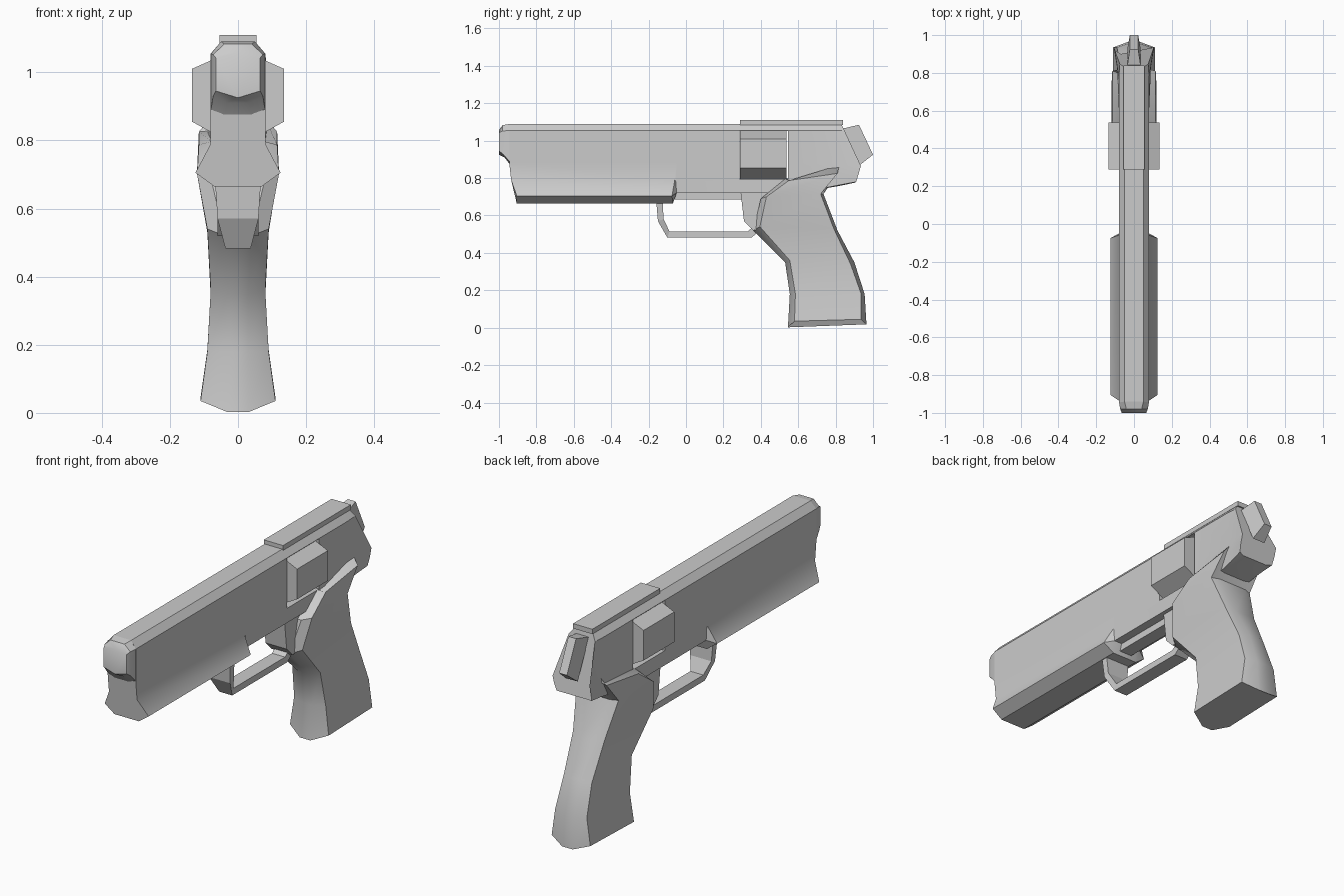
import bpy, bmesh
from math import radians

if "Cube" in bpy.data.objects:
    bpy.data.objects.remove(bpy.data.objects["Cube"])


def finish(name, bm, smooth=None):
    bmesh.ops.remove_doubles(bm, verts=bm.verts, dist=0.0005)
    bmesh.ops.recalc_face_normals(bm, faces=bm.faces)
    me = bpy.data.meshes.new(name)
    bm.to_mesh(me)
    bm.free()
    ob = bpy.data.objects.new(name, me)
    bpy.context.collection.objects.link(ob)
    if smooth:
        bpy.ops.object.select_all(action='DESELECT')
        ob.select_set(True)
        bpy.context.view_layer.objects.active = ob
        bpy.ops.object.shade_smooth_by_angle(angle=radians(smooth))
    return ob


def loft(name, sections, smooth=None):
    """Skin rings given as half sections (x, y, z), mirrored over x."""
    bm = bmesh.new()
    rings = []
    for half in sections:
        pts = list(half) + [(-x, y, z) for x, y, z in reversed(half)]
        rings.append([bm.verts.new(p) for p in pts])
    n = len(rings[0])
    for a, b in zip(rings, rings[1:]):
        for i in range(n):
            j = (i + 1) % n
            bm.faces.new((a[i], a[j], b[j], b[i]))
    bm.faces.new(rings[0])
    bm.faces.new(rings[-1])
    return finish(name, bm, smooth)


def slab(name, w, profile):
    """Side profile (y, z) extruded to x = -w..w."""
    bm = bmesh.new()
    f = bm.faces.new([bm.verts.new((-w, y, z)) for y, z in profile])
    r = bmesh.ops.extrude_face_region(bm, geom=[f])
    bmesh.ops.translate(bm, vec=(2 * w, 0, 0),
                        verts=[v for v in r['geom'] if isinstance(v, bmesh.types.BMVert)])
    return finish(name, bm)


def rect(y0, y1, z0, z1):
    return [(y0, z0), (y1, z0), (y1, z1), (y0, z1)]


def plain(y):
    return [(.05, y, 1.09), (.08, y, 1.055), (.08, y, .88),
            (.08, y, .79), (.08, y, .72), (.05, y, .72)]


# Body: flared forward shroud, stepped underside, slanted rear
step = plain(-.05)
body = loft("body", [
    [(.05, -.94, 1.09), (.08, -.945, 1.055), (.08, -.945, .88),
     (.08, -.935, .79), (.125, -.905, .705), (.07, -.905, .665)],
    [(.05, -.05, 1.09), (.08, -.05, 1.055), (.08, -.05, .88),
     (.08, -.06, .79), (.125, -.075, .705), (.07, -.07, .665)],
    step[:3] + [(.08, -.055, .785)] + step[4:],
    plain(.60),
    [(.05, .76, 1.09), (.08, .78, 1.055), (.09, .84, .87),
     (.09, .835, .82), (.09, .83, .765), (.06, .83, .76)],
    [(.05, .83, 1.09), (.075, .847, 1.055), (.105, .935, .865),
     (.105, .922, .82), (.10, .91, .78), (.07, .90, .775)],
], 32)

# Window through the body for the cylinder
cutter = slab("window_cutter", .3, rect(.285, .545, .795, 1.053))
mod = body.modifiers.new("window", 'BOOLEAN')
mod.operation, mod.solver, mod.object = 'DIFFERENCE', 'EXACT', cutter
bpy.context.view_layer.objects.active = body
bpy.ops.object.modifier_apply(modifier=mod.name)
bpy.data.objects.remove(cutter)

# Six-sided cylinder
loft("cylinder", [[(.0001, y, 1.07), (.135, y, 1.01), (.135, y, .855), (.0001, y, .78)]
                  for y in (.288, .538)], 20)

# Nose tapering to the hexagonal muzzle
loft("muzzle", [
    [(.05, -.94, 1.09), (.08, -.94, 1.055), (.08, -.94, .885), (.04, -.94, .87)],
    [(.04, -.98, 1.083), (.073, -.98, 1.052), (.073, -.98, .93), (.035, -.97, .91)],
    [(.0001, -1, 1.058), (.065, -1, 1.042), (.065, -1, .945), (.0001, -1, .925)],
], 40)

# Top rail and rear hammer
slab("top_rail", .055, rect(.288, .84, 1.085, 1.11))
loft("hammer", [
    [(.035, .84, 1.065), (.035, .93, .87)],
    [(.022, .925, 1.085), (.022, 1.0, .925)],
])

# Grip: outer front, side front, side back, outer back at each level
levels = [  # side width, edge width, four (y, z)
    (.11, .03, (.545, .002), (.58, .035), (.935, .045), (.965, .018)),
    (.09, .03, (.555, .18), (.585, .18), (.935, .185), (.955, .18)),
    (.08, .03, (.53, .35), (.555, .36), (.88, .34), (.90, .35)),
    (.09, .04, (.36, .52), (.395, .54), (.79, .53), (.81, .52)),
    (.12, .08, (.40, .69), (.43, .70), (.72, .715), (.735, .715)),
    (.115, .078, (.53, .797), (.55, .787), (.81, .825), (.82, .87)),
]
loft("grip", [[(e, *a), (w, *b), (w, *c), (e, *d)] for w, e, a, b, c, d in levels], 35)

# Lower frame joining body, guard and grip
slab("lower_frame", .06, [(.29, .74), (.31, .57), (.36, .52), (.50, .56), (.60, .76)])
slab("guard_rail", .035, rect(-.07, .30, .685, .725))

# Trigger guard loop: width, outer point, inner point
guard = [(.068, (-.16, .69), (-.125, .69)), (.06, (-.15, .57), (-.12, .58)),
         (.037, (-.10, .482), (-.088, .515)), (.037, (.35, .482), (.33, .515)),
         (.037, (.39, .515), (.36, .54))]
loft("trigger_guard", [[(w, *o), (w, *i)] for w, o, i in guard])
